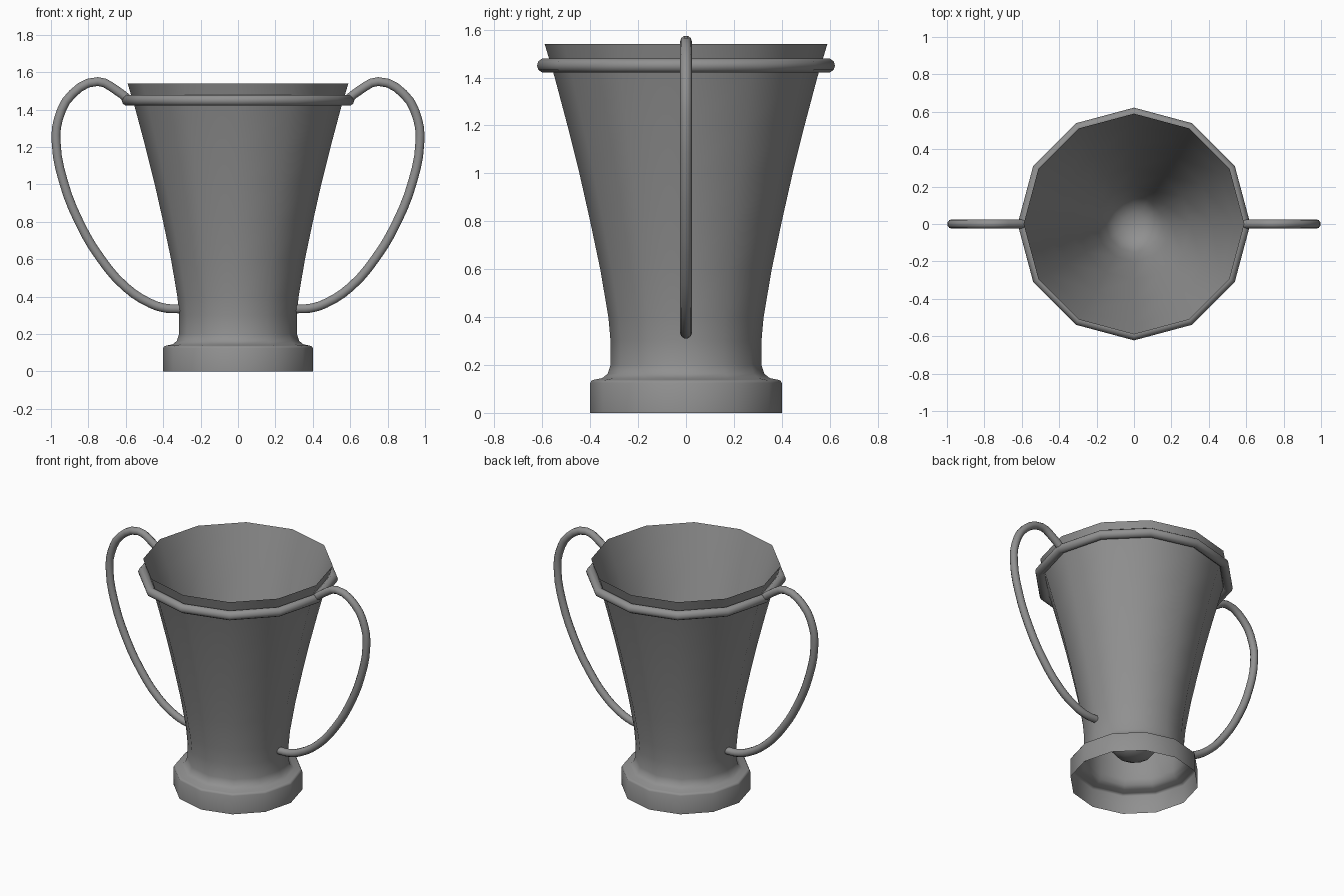
import bpy, bmesh, math
from mathutils import Vector

SIDES = 12

cube = bpy.data.objects.get("Cube")
if cube:
    bpy.data.objects.remove(cube, do_unlink=True)

metal = bpy.data.materials.new("grey metal")
metal.use_nodes = True
metal.diffuse_color = (0.28, 0.28, 0.28, 1)
metal.node_tree.nodes["Principled BSDF"].inputs["Base Color"].default_value = (0.28, 0.28, 0.28, 1)


def finish(obj, angle=40):
    bpy.ops.object.select_all(action="DESELECT")
    obj.select_set(True)
    bpy.context.view_layer.objects.active = obj
    bpy.ops.object.shade_smooth_by_angle(angle=math.radians(angle))


def lathe(name, profile, closed=False):
    """Revolve (radius, height) points around z; zero radius makes a pole."""
    bm = bmesh.new()
    rings = []
    for r, z in profile:
        count = SIDES if r > 0 else 1
        ring = [bm.verts.new((r * math.cos(math.tau * i / SIDES),
                              r * math.sin(math.tau * i / SIDES), z)) for i in range(count)]
        rings.append(ring * (SIDES // count))
    pairs = list(zip(rings, rings[1:]))
    if closed:
        pairs.append((rings[-1], rings[0]))
    for low, high in pairs:
        for i in range(SIDES):
            j = (i + 1) % SIDES
            corners = [low[i], low[j], high[j], high[i]]
            bm.faces.new(list(dict.fromkeys(corners)))
    mesh = bpy.data.meshes.new(name)
    bm.to_mesh(mesh)
    bm.free()
    mesh.materials.append(metal)
    obj = bpy.data.objects.new(name, mesh)
    bpy.context.collection.objects.link(obj)
    finish(obj)
    return obj


# Hollow foot, flared outer wall, then the tapered bowl down to its rounded bottom
foot = [(0.4, 0), (0.4, 0.125), (0.395, 0.134), (0.385, 0.138), (0.35, 0.145),
        (0.327, 0.163), (0.315, 0.2)]
wall = [(0.315, 0.3), (0.324, 0.4), (0.358, 0.6), (0.4, 0.8), (0.445, 1.0),
        (0.495, 1.2), (0.548, 1.4), (0.59, 1.54)]
bowl = [(0.535, 1.38), (0.42, 1.04), (0.3, 0.68), (0.2, 0.38), (0.15, 0.25),
        (0.11, 0.2), (0.06, 0.175), (0, 0.165)]
lathe("cup", foot + wall + bowl)

# Rounded band below the lip
band = [(0.592 + 0.03 * math.cos(math.tau * k / 10), 1.45 + 0.03 * math.sin(math.tau * k / 10))
        for k in range(10)]
lathe("rim_band", band, closed=True)

# Looping handles, one on each side
path = [(0.58, 1.45), (0.65, 1.503), (0.75, 1.55), (0.885, 1.485), (0.96, 1.35),
        (0.972, 1.22), (0.935, 1.02), (0.85, 0.8), (0.735, 0.605), (0.6, 0.45),
        (0.47, 0.365), (0.385, 0.338), (0.31, 0.335)]
for side, name in ((1, "left_handle"), (-1, "right_handle")):
    curve = bpy.data.curves.new(name, "CURVE")
    curve.dimensions = "3D"
    curve.bevel_depth = 0.025
    curve.bevel_resolution = 3
    curve.use_fill_caps = True
    curve.resolution_u = 3
    spline = curve.splines.new("BEZIER")
    spline.bezier_points.add(len(path) - 1)
    for point, (x, z) in zip(spline.bezier_points, path):
        point.co = Vector((side * x, 0, z))
        point.handle_left_type = point.handle_right_type = "AUTO"
    curve.materials.append(metal)
    handle = bpy.data.objects.new(name, curve)
    bpy.context.collection.objects.link(handle)
    bpy.ops.object.select_all(action="DESELECT")
    handle.select_set(True)
    bpy.context.view_layer.objects.active = handle
    bpy.ops.object.convert(target="MESH")
    finish(bpy.context.view_layer.objects.active, 50)
